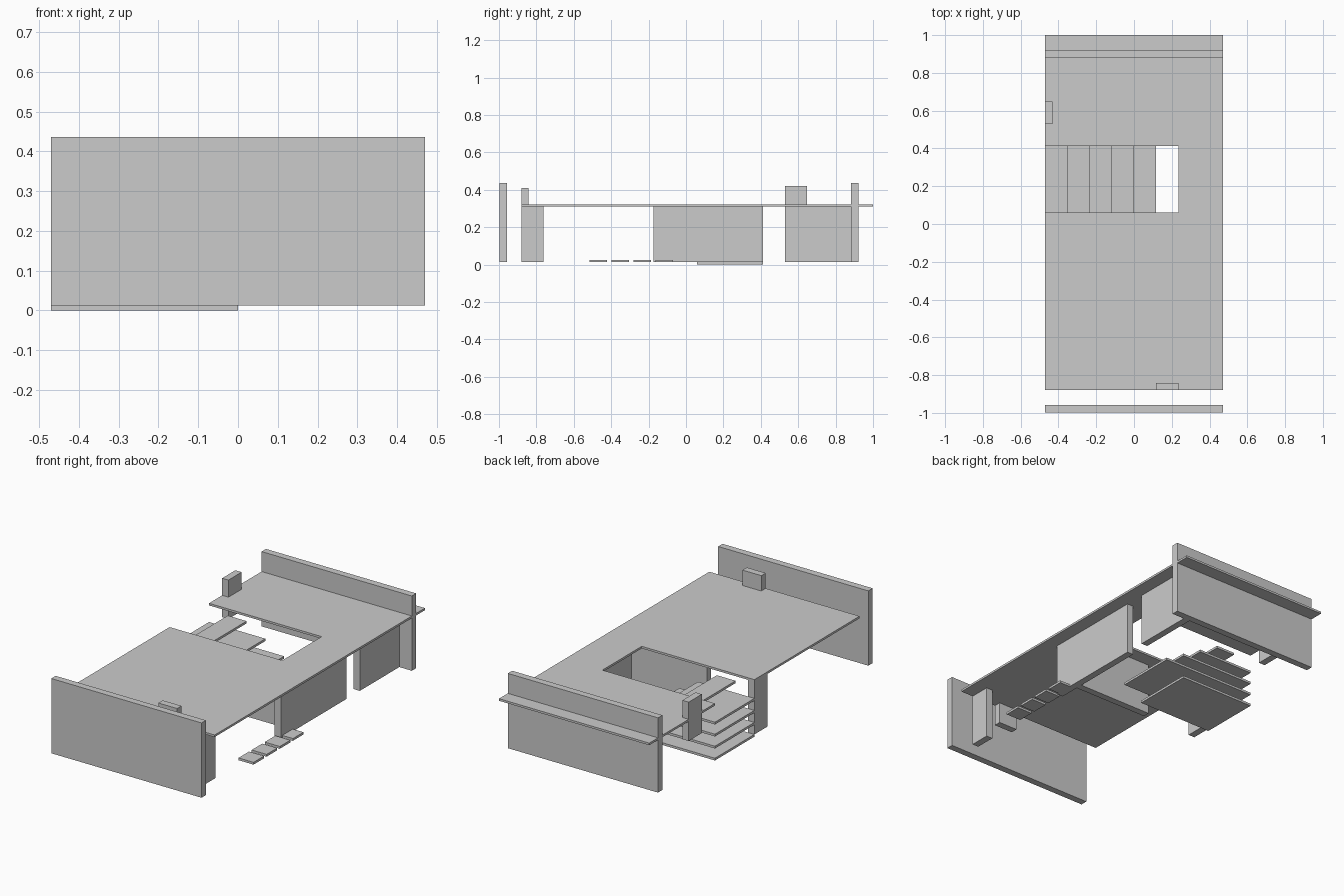
import bpy, bmesh

if "Cube" in bpy.data.objects:
    bpy.data.objects.remove(bpy.data.objects["Cube"])

U = 0.1175          # plan cell size
T = U / 3           # wall thickness
X0, Y0 = -0.47, -0.88
Z0, ZS, ZT = 0.013, 0.311, 0.323   # wall base, slab bottom, slab top

grey = bpy.data.materials.new("plain grey")
grey.diffuse_color = (0.6, 0.6, 0.6, 1)
grey.use_nodes = True
grey.node_tree.nodes["Principled BSDF"].inputs["Base Color"].default_value = grey.diffuse_color


def gx(i):
    return X0 + U * i


def gy(j):
    return Y0 + U * j


def finish(name, bm):
    me = bpy.data.meshes.new(name)
    bmesh.ops.recalc_face_normals(bm, faces=bm.faces)
    bm.to_mesh(me)
    bm.free()
    me.materials.append(grey)
    ob = bpy.data.objects.new(name, me)
    bpy.context.collection.objects.link(ob)
    return ob


def box(name, x, y, z):
    bm = bmesh.new()
    bmesh.ops.create_cube(bm, size=1)
    for v in bm.verts:
        for k, (a, b) in enumerate((x, y, z)):
            v.co[k] = b if v.co[k] > 0 else a
    return finish(name, bm)


def plate(name, outline, z0, z1):
    bm = bmesh.new()
    face = bm.faces.new([bm.verts.new((x, y, z0)) for x, y in outline])
    ext = bmesh.ops.extrude_face_region(bm, geom=[face])
    for v in ext["geom"]:
        if isinstance(v, bmesh.types.BMVert):
            v.co.z = z1
    return finish(name, bm)


# upper floor with the stairwell notch open on the left side
plate("upper_floor", [(gx(0), gy(0)), (gx(8), gy(0)), (gx(8), gy(16)), (gx(0), gy(16)),
                      (gx(0), gy(11)), (gx(6), gy(11)), (gx(6), gy(8)), (gx(0), gy(8))], ZS, ZT)

# tall end walls
for name, j in (("front_wall", -1), ("back_wall", 15)):
    box(name, (gx(0), gx(8)), (gy(j), gy(j) + T), (Z0, 0.436))

# lower walls on the right side
for name, j0, j1 in (("side_pier", 0, 1), ("middle_side_wall", 6, 11), ("rear_side_wall", 12, 15)):
    box(name, (gx(7), gx(7) + T), (gy(j0), gy(j1)), (Z0, ZS))

# wall across the inside, beside the stairs, and the pier at its far end
box("cross_wall", (gx(3), gx(7)), (gy(7), gy(7) + T), (Z0, ZS))
box("left_pier", (gx(0), gx(0) + T), (gy(7), gy(8)), (Z0, ZS))

# short panels passing through the upper floor
box("left_panel", (gx(0), gx(0) + T), (gy(12), gy(13)), (0.20, 0.42))
box("front_panel", (gx(5), gx(6)), (gy(0), gy(0) + T), (0.19, 0.41))

# stair plates, bottom to top
for n, (i0, i1) in enumerate([(0, 4), (0, 5), (0, 4), (0, 3), (1, 2)]):
    z = 0.068 * n
    box(f"stair_plate_{n + 1}", (gx(i0), gx(i1)), (gy(8), gy(11)), (z, z + 0.013))

# small floor pads in a row
for j in range(3, 7):
    m = U * 0.1
    box(f"floor_pad_{j - 2}", (gx(7) + m, gx(8) - m), (gy(j) + m, gy(j + 1) - m), (Z0, 0.026))
